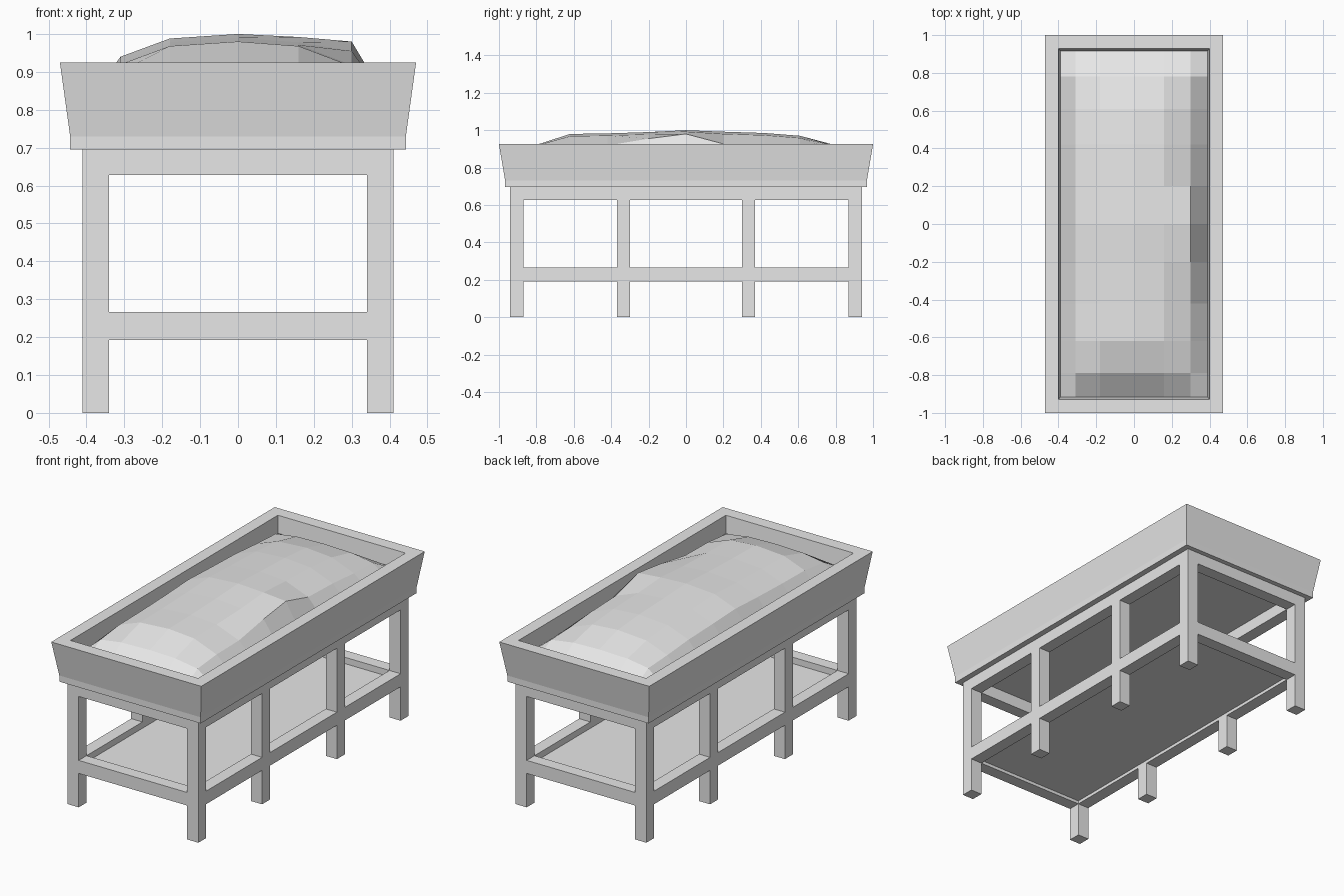
import bpy, bmesh

cube = bpy.data.objects.get("Cube")
if cube:
    bpy.data.objects.remove(cube)

grey = bpy.data.materials.new("light_grey")
grey.use_nodes = True
colour = (0.8, 0.8, 0.8, 1)
grey.diffuse_color = colour
grey.node_tree.nodes["Principled BSDF"].inputs["Base Color"].default_value = colour


def finish(name, bm):
    bmesh.ops.recalc_face_normals(bm, faces=bm.faces)
    mesh = bpy.data.meshes.new(name)
    bm.to_mesh(mesh)
    bm.free()
    mesh.materials.append(grey)
    obj = bpy.data.objects.new(name, mesh)
    bpy.context.collection.objects.link(obj)
    return obj


def box(name, x0, x1, y0, y1, z0, z1):
    bm = bmesh.new()
    bmesh.ops.create_cube(bm, size=1)
    for v in bm.verts:
        v.co.x = x1 if v.co.x > 0 else x0
        v.co.y = y1 if v.co.y > 0 else y0
        v.co.z = z1 if v.co.z > 0 else z0
    return finish(name, bm)


# Frame dimensions: outer half width and length, timber thickness
HX, HY, T = 0.41, 0.94, 0.07
UNDERSIDE = 0.695

# Four pairs of legs
leg_starts = [-HY, -0.37, 0.30, HY - T]
for i, y in enumerate(leg_starts):
    for side, x in (("right", -HX), ("left", HX - T)):
        box(f"{side}_leg_{i + 1}", x, x + T, y, y + T, 0, UNDERSIDE)

# Upper and lower rails, running between the legs
for level, z0, z1 in (("upper", 0.628, UNDERSIDE), ("lower", 0.192, 0.266)):
    for side, x in (("right", -HX), ("left", HX - T)):
        for i in range(3):
            box(f"{side}_{level}_rail_{i + 1}", x, x + T,
                leg_starts[i] + T, leg_starts[i + 1], z0, z1)
    for end, y in (("front", -HY), ("back", HY - T)):
        box(f"{end}_{level}_rail", T - HX, HX - T, y, y + T, z0, z1)

# Shelf panel set inside the lower rails
box("shelf", T - HX, HX - T, T - HY, HY - T, 0.21, 0.23)

# Planter tray: rectangular rings lofted up the outside and down the inside
bm = bmesh.new()
rings = []
for x, y, z in ((0.443, 0.967, UNDERSIDE), (0.443, 0.967, 0.73),
                (0.47, 1.0, 0.925), (0.40, 0.928, 0.925), (0.38, 0.905, 0.74)):
    rings.append([bm.verts.new((sx * x, sy * y, z))
                  for sx, sy in ((-1, -1), (1, -1), (1, 1), (-1, 1))])
for low, high in zip(rings, rings[1:]):
    for i in range(4):
        j = (i + 1) % 4
        bm.faces.new((low[i], low[j], high[j], high[i]))
bm.faces.new(rings[0])
bm.faces.new(rings[-1])
finish("tray", bm)

# Faceted soil mound: ridge heights along y, lowered towards the sides
columns = [(-0.39, None), (-0.31, 0.06), (-0.18, 0.012), (0, 0),
           (0.16, 0.012), (0.30, 0.065), (0.39, None)]
rows = [(-0.917, None), (-0.79, 0.925), (-0.62, 0.98), (-0.42, 0.983),
        (-0.2, 0.99), (0, 1.0), (0.2, 0.992), (0.42, 0.985),
        (0.61, 0.97), (0.78, 0.925), (0.917, None)]
lumps = {(0.30, 0): 0.045, (0.30, -0.2): 0.03, (0.16, 0): 0.004}
EDGE = 0.83
bm = bmesh.new()
grid = []
for y, ridge in rows:
    line = []
    for x, drop in columns:
        if ridge is None or drop is None:
            z = EDGE
        else:
            near_end = abs(y) > 0.7
            z = ridge - drop * (0.4 if near_end else 1) + lumps.get((x, y), 0)
        line.append(bm.verts.new((x, y, z)))
    grid.append(line)
for a, b in zip(grid, grid[1:]):
    for i in range(len(columns) - 1):
        bm.faces.new((a[i], a[i + 1], b[i + 1], b[i]))
soil = finish("soil_mound", bm)
if soil.data.polygons[0].normal.z < 0:
    soil.data.flip_normals()
